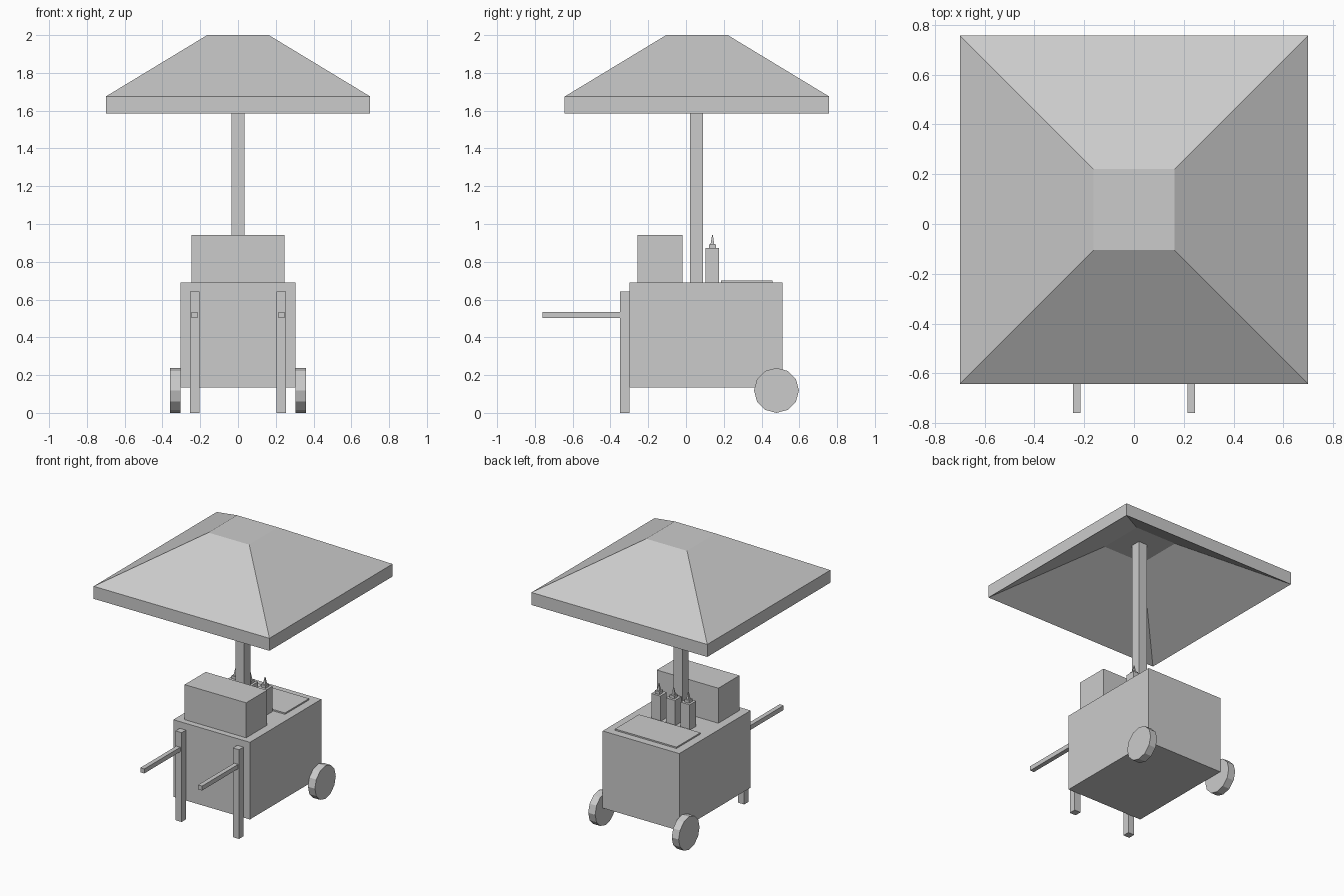
import bpy, bmesh, math

if "Cube" in bpy.data.objects:
    bpy.data.objects.remove(bpy.data.objects["Cube"])

def make_object(name, bm):
    bmesh.ops.recalc_face_normals(bm, faces=bm.faces)
    mesh = bpy.data.meshes.new(name)
    bm.to_mesh(mesh)
    bm.free()
    ob = bpy.data.objects.new(name, mesh)
    bpy.context.collection.objects.link(ob)
    return ob

def box(name, x, y, z):
    bm = bmesh.new()
    bmesh.ops.create_cube(bm, size=1)
    for v in bm.verts:
        v.co = [(a + b) / 2 + c * (b - a) for c, (a, b) in zip(v.co, (x, y, z))]
    return make_object(name, bm)

def square_loft(name, cx, cy, sections, cap_start=True):
    """Loft square rings given as (half width, z)."""
    bm = bmesh.new()
    rings = [[bm.verts.new((cx + sx * h, cy + sy * h, z))
              for sx, sy in ((-1, -1), (1, -1), (1, 1), (-1, 1))]
             for h, z in sections]
    for a, b in zip(rings, rings[1:]):
        for i in range(4):
            j = (i + 1) % 4
            bm.faces.new((a[i], a[j], b[j], b[i]))
    if cap_start:
        bm.faces.new(rings[0])
    bm.faces.new(rings[-1])
    return make_object(name, bm)

# Cart body and the things on top
box("cart_body", (-0.305, 0.305), (-0.30, 0.512), (0.135, 0.69))
box("storage_box", (-0.245, 0.245), (-0.257, -0.018), (0.69, 0.942))
box("lid", (-0.245, 0.245), (0.185, 0.458), (0.69, 0.70))
box("canopy_pole", (-0.035, 0.035), (0.021, 0.091), (0.69, 1.93))

# Canopy: hollow underside, vertical rim, sloped sides, flat top
square_loft("canopy", 0, 0.058,
            [(0.163, 1.93), (0.70, 1.585), (0.70, 1.675), (0.163, 2.0)])

# Sauce bottles with neck and pointed nozzle
for i in (-1, 0, 1):
    square_loft(f"bottle_{i + 2}", i * 0.117, 0.14,
                [(0.036, 0.69), (0.036, 0.872), (0.019, 0.872),
                 (0.019, 0.892), (0.010, 0.892), (0.002, 0.942)])

# Legs, handles and wheels on both sides
for side, s in (("left", -1), ("right", 1)):
    box(f"{side}_leg", sorted((s * 0.204, s * 0.253)), (-0.35, -0.30), (0, 0.642))
    box(f"{side}_handle", sorted((s * 0.214, s * 0.246)), (-0.76, -0.35), (0.503, 0.535))
    bpy.ops.mesh.primitive_cylinder_add(
        vertices=12, radius=0.119, depth=0.055,
        location=(s * 0.3325, 0.479, 0.119), rotation=(0, math.pi / 2, 0))
    bpy.context.object.name = f"{side}_wheel"
